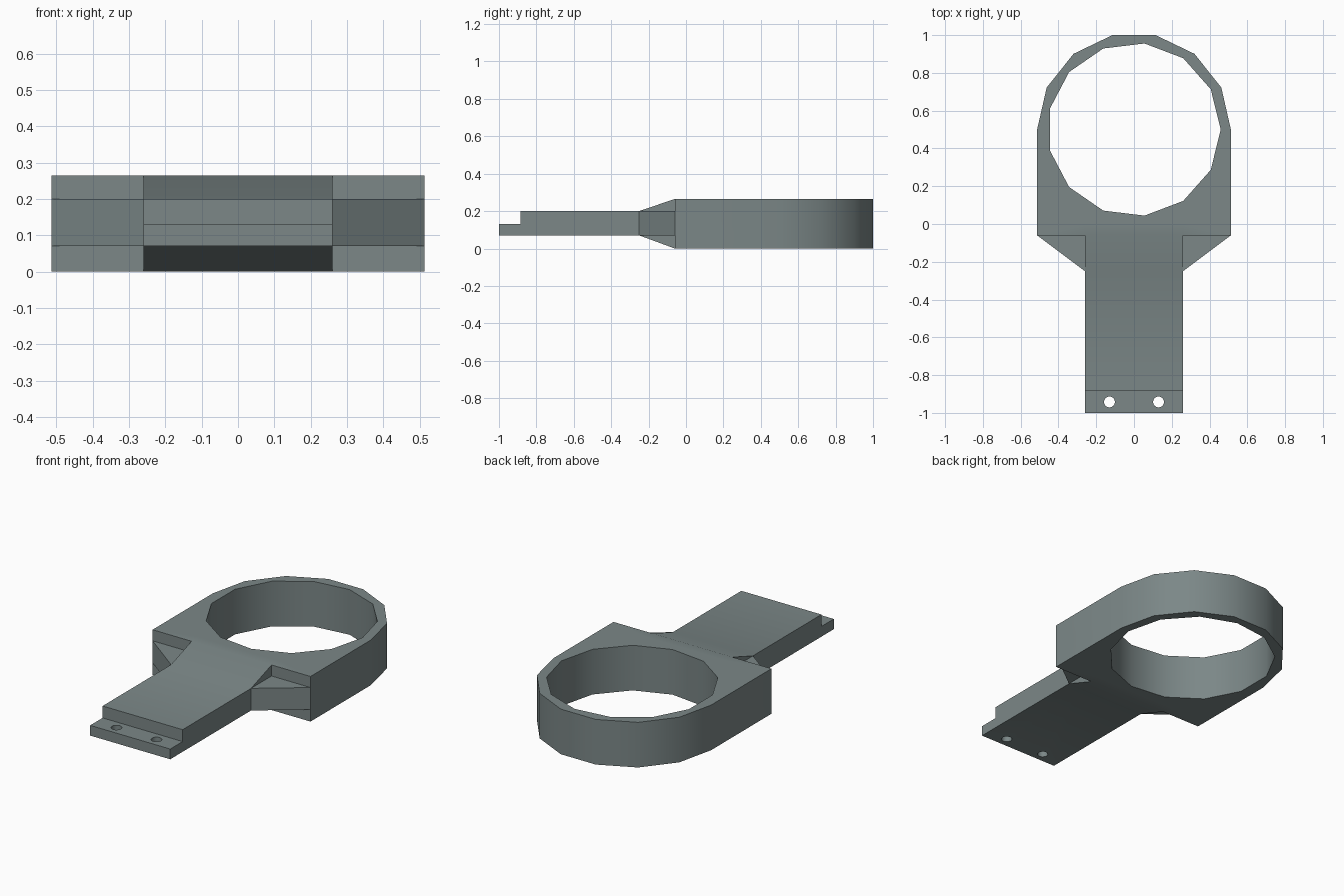
import bpy, bmesh, math
from mathutils import Vector

if "Cube" in bpy.data.objects:
    bpy.data.objects.remove(bpy.data.objects["Cube"])

RING_Y = 0.5      # centre of the ring
HALF = 0.26       # half width of the handle
SHOULDER = -0.06  # straight front edge of the ring body
LOW, HIGH, TOP = 0.07, 0.2, 0.265

grey = bpy.data.materials.new("slate_grey")
grey.diffuse_color = (0.2, 0.245, 0.245, 1)
grey.use_nodes = True
grey.node_tree.nodes["Principled BSDF"].inputs["Base Color"].default_value = grey.diffuse_color


def prism(name, points, offset):
    """Extrude a flat polygon by an offset vector."""
    bm = bmesh.new()
    face = bm.faces.new([bm.verts.new(p) for p in points])
    ext = bmesh.ops.extrude_face_region(bm, geom=[face])
    verts = [v for v in ext["geom"] if isinstance(v, bmesh.types.BMVert)]
    bmesh.ops.translate(bm, verts=verts, vec=Vector(offset))
    bmesh.ops.recalc_face_normals(bm, faces=bm.faces)
    mesh = bpy.data.meshes.new(name)
    bm.to_mesh(mesh)
    bm.free()
    mesh.materials.append(grey)
    obj = bpy.data.objects.new(name, mesh)
    bpy.context.collection.objects.link(obj)
    return obj


def arc(radius, cx, cy, z, sides, count):
    step = math.tau / sides
    return [(cx + radius * math.cos(i * step), cy + radius * math.sin(i * step), z)
            for i in range(count)]


def combine(target, other, operation):
    mod = target.modifiers.new(operation.lower(), 'BOOLEAN')
    mod.operation, mod.solver, mod.object = operation, 'EXACT', other
    bpy.context.view_layer.objects.active = target
    bpy.ops.object.modifier_apply(modifier=mod.name)
    bpy.data.objects.remove(other)


# Ring body: half of a 14-sided outline with a square front
outline = arc(0.513, 0, RING_Y, 0, 14, 8)
outline += [(-0.513, SHOULDER, 0), (0.513, SHOULDER, 0)]
holder = prism("ring_holder", outline, (0, 0, TOP))

# Handle side profile with stepped tip and flared root
profile = [(-1, LOW), (-1, 0.13), (-0.885, 0.13), (-0.885, HIGH), (-0.25, HIGH),
           (SHOULDER, TOP), (0, TOP), (0, 0), (SHOULDER, 0), (-0.25, LOW)]
handle = prism("handle", [(-HALF, y, z) for y, z in profile], (2 * HALF, 0, 0))
combine(holder, handle, 'UNION')

# Triangular gussets, sunk a little into the handle and body
for s in (-1, 1):
    tri = [(s * HALF, -0.25, LOW), (s * 0.513, SHOULDER, LOW),
           (s * 0.513, -0.04, LOW), (s * 0.2, -0.04, LOW), (s * 0.2, -0.25, LOW)]
    combine(holder, prism("gusset", tri, (0, 0, HIGH - LOW)), 'UNION')

# Large 13-sided opening
combine(holder, prism("opening", arc(0.459, 0, RING_Y, -0.1, 13, 13), (0, 0, 0.5)),
        'DIFFERENCE')

# Screw holes in the tip
for s in (-1, 1):
    combine(holder, prism("screw_hole", arc(0.029, s * 0.13, -0.942, -0.1, 16, 16),
                          (0, 0, 0.5)), 'DIFFERENCE')

bpy.ops.object.select_all(action='DESELECT')
holder.select_set(True)
bpy.context.view_layer.objects.active = holder
bpy.ops.object.shade_smooth_by_angle(angle=math.radians(30))
